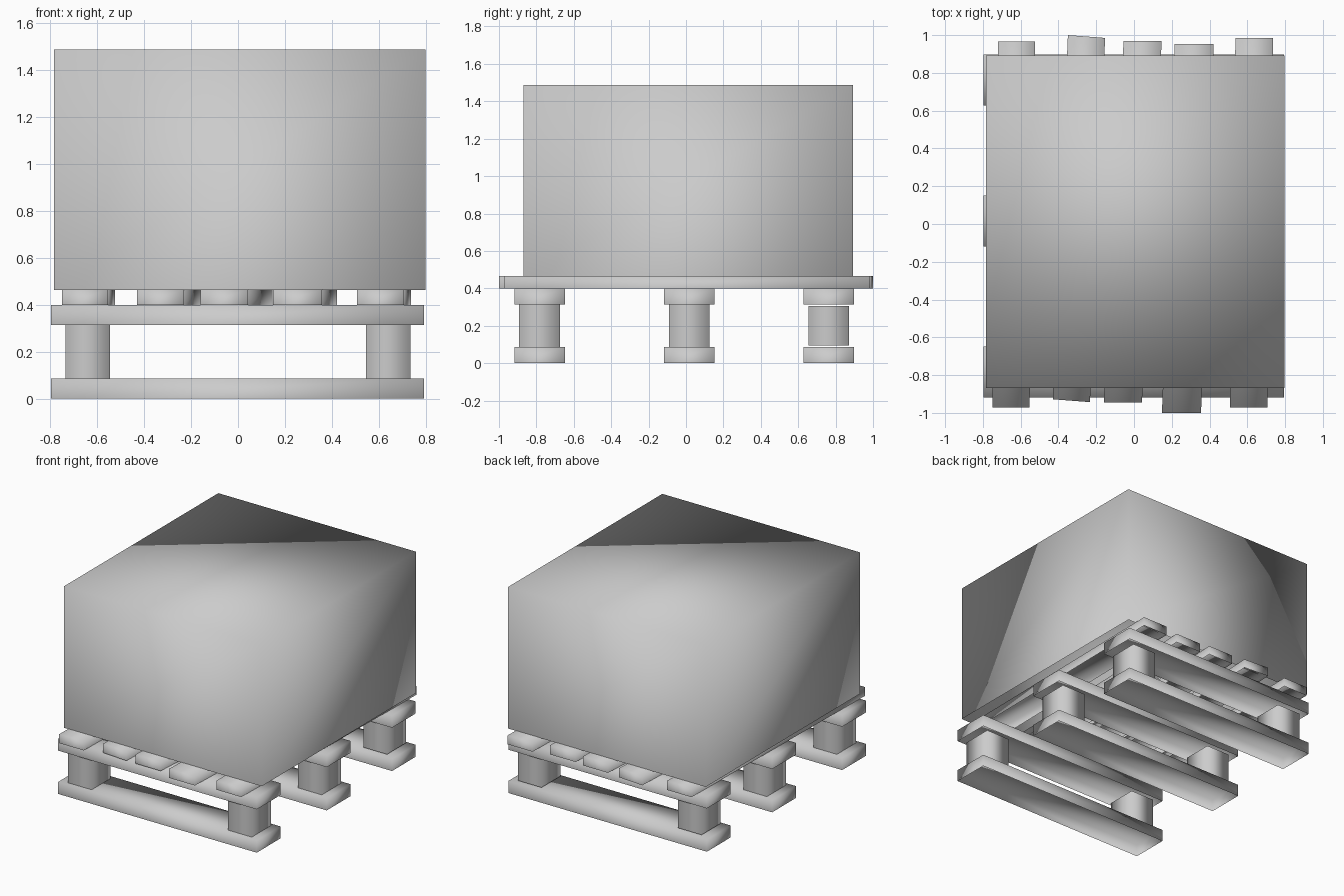
import bpy, bmesh

if "Cube" in bpy.data.objects:
    bpy.data.objects.remove(bpy.data.objects["Cube"])


def prism(name, corners, z0, z1, capped=True):
    """Smooth shaded four-sided shell, open below and optionally capped on top."""
    bm = bmesh.new()
    low = [bm.verts.new((x, y, z0)) for x, y in corners]
    high = [bm.verts.new((x, y, z1)) for x, y in corners]
    for i in range(4):
        j = (i + 1) % 4
        bm.faces.new((low[i], low[j], high[j], high[i]))
    if capped:
        bm.faces.new(high)
    for f in bm.faces:
        f.smooth = True
    mesh = bpy.data.meshes.new(name)
    bm.to_mesh(mesh)
    bm.free()
    ob = bpy.data.objects.new(name, mesh)
    bpy.context.collection.objects.link(ob)
    return ob


def box(name, x0, x1, y0, y1, z0, z1, capped=True):
    return prism(name, [(x0, y0), (x1, y0), (x1, y1), (x0, y1)], z0, z1, capped)


# Load on top of the pallet
box("crate", -0.783, 0.798, -0.869, 0.893, 0.463, 1.487)

# Three rows: bottom runner, two spacer blocks (open tubes), upper cross board
for row, y0, gap in (("front", -0.918, 0), ("middle", -0.118, 0), ("back", 0.628, 0.008)):
    box(row + "_runner", -0.796, 0.793, y0, y0 + 0.27, 0, 0.087)
    box(row + "_cross_board", -0.796, 0.793, y0, y0 + 0.27, 0.313, 0.4)
    for side, x0 in (("left", -0.735), ("right", 0.546)):
        box(f"{row}_{side}_block", x0, x0 + 0.189, y0 + 0.026, y0 + 0.243,
            0.087 + gap, 0.313 - gap, capped=False)

# Deck planks, slightly skewed:
# front x, front y, back x, back y, width, drop of the right-hand end
planks = [
    (-0.75, -0.972, -0.72, 0.965, 0.197, 0),
    (-0.43, -0.928, -0.35, 1.0, 0.197, 0.015),
    (-0.16, -0.944, -0.055, 0.97, 0.202, 0),
    (0.148, -1.0, 0.215, 0.954, 0.207, 0),
    (0.507, -0.972, 0.537, 0.985, 0.2, 0),
]
for i, (xf, yf, xb, yb, w, d) in enumerate(planks, 1):
    prism(f"deck_plank_{i}",
          [(xf, yf), (xf + w, yf - d), (xb + w, yb - d), (xb, yb)], 0.4, 0.465)
